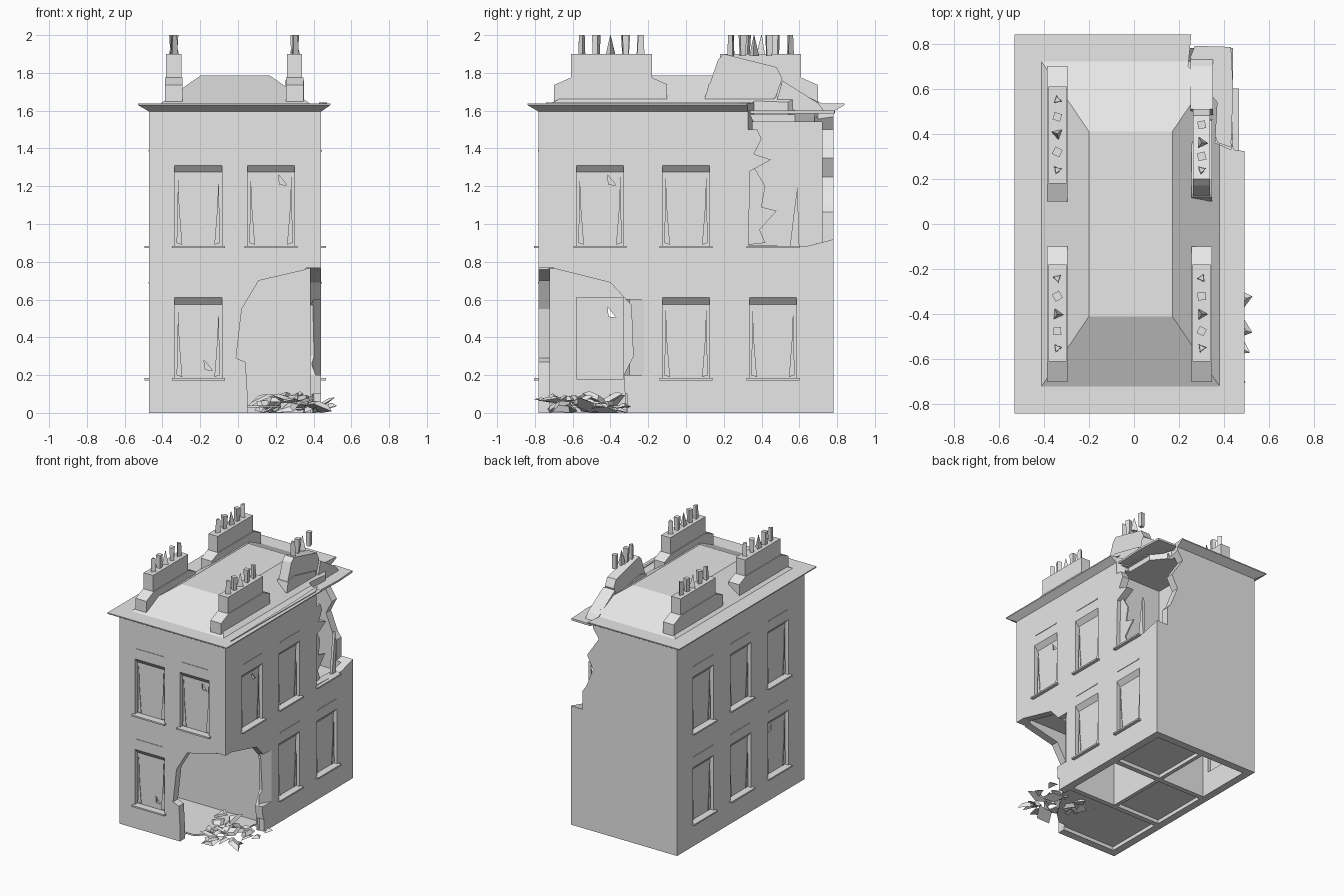
import bpy, bmesh, random
from math import pi
from mathutils import Matrix, Euler

random.seed(4)
cube = bpy.data.objects.get("Cube")
if cube:
    bpy.data.objects.remove(cube)

grey = bpy.data.materials.new("plain_grey")
grey.use_nodes = True
grey.diffuse_color = (0.8, 0.8, 0.8, 1)
grey.node_tree.nodes["Principled BSDF"].inputs["Base Color"].default_value = (0.8, 0.8, 0.8, 1)


def finish(name, bm):
    bmesh.ops.recalc_face_normals(bm, faces=bm.faces)
    mesh = bpy.data.meshes.new(name)
    bm.to_mesh(mesh)
    bm.free()
    mesh.materials.append(grey)
    obj = bpy.data.objects.new(name, mesh)
    bpy.context.scene.collection.objects.link(obj)
    return obj


def prism(name, pts, axis, a, b):
    """Extrude a 2D outline along an axis from a to b."""
    bm = bmesh.new()

    def at(p, d):
        v = list(p)
        v.insert(axis, d)
        return v
    low = [bm.verts.new(at(p, a)) for p in pts]
    high = [bm.verts.new(at(p, b)) for p in pts]
    bm.faces.new(low)
    bm.faces.new(high)
    for i in range(len(pts)):
        j = (i + 1) % len(pts)
        bm.faces.new((low[i], low[j], high[j], high[i]))
    return finish(name, bm)


def rect(u0, u1, v0, v1):
    return [(u0, v0), (u1, v0), (u1, v1), (u0, v1)]


def cut(target, cutter):
    cutter.hide_render = True
    mod = target.modifiers.new("cut", 'BOOLEAN')
    mod.operation = 'DIFFERENCE'
    mod.solver = 'EXACT'
    mod.object = cutter
    bpy.context.view_layer.objects.active = target
    bpy.ops.object.modifier_apply(modifier=mod.name)
    bpy.data.objects.remove(cutter)


# Walls, hollowed room by room so that partitions and floors remain
walls = prism("walls", rect(-0.47, 0.44, -0.78, 0.78), 2, 0, 1.58)
cells = [(rect(-0.41, 0.38, -0.72, -0.26), False)]
for x0, x1 in ((-0.41, -0.03), (0.0, 0.38)):
    for y0, y1 in ((-0.22, 0.24), (0.28, 0.72)):
        cells.append((rect(x0, x1, y0, y1), (x0 < -0.1) == (y0 > 0)))
for plan, open_floor in cells:
    cut(walls, prism("upper_room", plan, 2, 0.83, 1.54))
    if open_floor:
        cut(walls, prism("lower_room", plan, 2, -0.1, 0.79))
    else:
        cut(walls, prism("lower_room", plan, 2, 0.04, 0.79))
        cut(walls, prism("floor_recess", plan, 2, -0.1, 0.028))

# Collapsed lower front corner, with its floor broken off and one wall edge chipped
cut(walls, prism("front_hole", [(0.05, -0.1), (0.05, 0.1), (0.04, 0.27), (-0.01, 0.29), (0.02, 0.55), (0.11, 0.70),
                                (0.39, 0.765), (0.6, 0.77), (0.6, -0.1)], 1, -0.9, -0.7))
cut(walls, prism("side_hole", [(-0.31, -0.1), (-0.33, 0.2), (-0.28, 0.3), (-0.29, 0.57), (-0.4, 0.69),
                               (-0.7, 0.765), (-0.9, 0.77), (-0.9, -0.1)], 0, 0.36, 0.6))
cut(walls, prism("floor_break", [(0.05, -0.9), (0.05, -0.76), (0.2, -0.62), (0.31, -0.44), (0.4, -0.31),
                                 (0.6, -0.31), (0.6, -0.9)], 2, -0.1, 0.1))
cut(walls, prism("wall_chip", [(0.46, -0.19), (0.39, -0.3), (0.46, -0.4)], 2, 0.2, 0.6))

# Collapsed upper back corner
cut(walls, prism("upper_side_hole", [(0.33, 0.89), (0.63, 0.88), (0.9, 0.95), (0.9, 1.7), (0.35, 1.7), (0.34, 1.58),
                                     (0.40, 1.45), (0.36, 1.37), (0.45, 1.34), (0.34, 1.28)], 0, 0.34, 0.6))
cut(walls, prism("upper_back_hole", [(0.25, 1.7), (0.25, 1.57), (0.2, 1.5), (0.3, 1.35), (0.25, 1.25), (0.31, 1.1),
                                     (0.44, 0.94), (0.6, 0.93), (0.6, 1.7)], 1, 0.68, 0.9))
CORNER = [(0.26, 0.9), (0.24, 0.7), (0.37, 0.54), (0.36, 0.36), (0.43, 0.33), (0.6, 0.31), (0.6, 0.9)]
cut(walls, prism("ceiling_hole", CORNER, 2, 1.5, 1.7))


# Windows: opening, pane, sloped head, sill, hood and torn curtains
def window(label, axis, face, out, c, z0, broken=None):
    def part(name, pts, d0, d1):
        return prism(label + name, pts, axis, face + out * d0, face + out * d1)
    u0, u1, top = c - 0.125, c + 0.125, z0 + 0.43
    cut(walls, part("_opening", rect(u0, u1, z0, top), 0.05, -0.08))
    pane = part("_pane", rect(u0, u1, z0, top), -0.03, -0.04)
    if broken:
        du, dz = broken
        cut(pane, part("_crack", [(c + du, z0 + dz), (c + du + 0.045, z0 + dz - 0.055),
                                  (c + du + 0.005, z0 + dz - 0.05)], 0, -0.1))
    inner = face - out * 0.03
    prism(label + "_head", [(face, top), (inner, top), (inner, top - 0.035)], 1 - axis, u0, u1)
    part("_sash_bar", rect(u0, u1, z0 + 0.193, z0 + 0.2), -0.04, -0.047)
    part("_sill", rect(u0 - 0.015, u1 + 0.015, z0 - 0.008, z0 + 0.004), -0.03, 0.025)
    part("_hood", rect(u0 + 0.01, u1 - 0.005, z0 + 0.505, z0 + 0.513), -0.01, 0.004)
    for s in (-1, 1):
        edge = c + s * 0.115
        part("_curtain", [(edge, z0 + 0.02), (edge - s * 0.03, z0 + 0.01), (edge - s * 0.015, z0 + 0.2),
                          (edge - s * 0.008, z0 + 0.37)], -0.018, -0.022)


LOW, HIGH = 0.18, 0.88
window("front_low", 1, -0.78, -1, -0.21, LOW, (0.03, 0.1))
window("front_high_a", 1, -0.78, -1, -0.21, HIGH)
window("front_high_b", 1, -0.78, -1, 0.175, HIGH, (0.04, 0.38))
for i, y in enumerate((-0.455, 0.0, 0.46)):
    for floor, z in (("low", LOW), ("high", HIGH)):
        first_low = (i, floor) == (0, "low")
        window(f"left_{floor}_{i}", 0, -0.47, -1, y, z, (0.04, 0.38) if first_low else None)
        if not first_low and (i, floor) != (2, "high"):
            window(f"right_{floor}_{i}", 0, 0.44, 1, y, z, (0.04, 0.38) if i == 0 else None)

# Remains of the destroyed window
prism("torn_frame", [(0.33, 0.89), (0.42, 0.9), (0.39, 0.97), (0.48, 1.07), (0.4, 1.09), (0.42, 1.2),
                     (0.36, 1.3), (0.34, 1.28)], 0, 0.4, 0.41)
prism("torn_jamb", [(0.55, 0.88), (0.6, 0.88), (0.59, 1.2), (0.57, 1.05)], 0, 0.4, 0.42)
prism("broken_sill", rect(0.32, 0.6, 0.872, 0.884), 0, 0.41, 0.465)

# Roof with flared eaves, a flat ledge, sloped sides and a flat top
bm = bmesh.new()
rings = []
for x0, x1, y, z in ((-0.47, 0.44, 0.78, 1.58), (-0.47, 0.44, 0.78, 1.595), (-0.53, 0.49, 0.84, 1.63),
                     (-0.53, 0.49, 0.84, 1.638), (-0.41, 0.38, 0.72, 1.638), (-0.2, 0.17, 0.41, 1.785)):
    rings.append([bm.verts.new((*p, z)) for p in rect(x0, x1, -y, y)])
for a, b in zip(rings, rings[1:]):
    for i in range(4):
        bm.faces.new((a[i], a[i - 1], b[i - 1], b[i]))
bm.faces.new(rings[0])
bm.faces.new(rings[-1])
roof = finish("roof", bm)
cut(roof, prism("roof_hole", CORNER, 2, 1.4, 1.95))


def shard(name, loc, size, rot, sides=3, r2=0.3):
    """A broken lump with a flat, tapered shape."""
    bm = bmesh.new()
    bmesh.ops.create_cone(bm, cap_ends=True, segments=sides, radius1=1, radius2=r2, depth=1)
    m = Matrix.LocRotScale(loc, Euler(rot), size)
    bmesh.ops.transform(bm, matrix=m, verts=bm.verts)
    for v in bm.verts:
        v.co.z = max(v.co.z, 0)
        v.co.x = min(v.co.x, 0.53)
    return finish(name, bm)


# Chimney stacks with broken pots
def pots(x, ys):
    for i, y in enumerate(ys):
        r1, r2 = ((0.022, 0.8), (0.018, 1.4), (0.03, 0.05), (0.02, 1.2))[i % 4]
        shard("chimney_pot", (x, y, 1.945), (r1, r1, 0.11), (0, 0, random.random() * pi), 4 if i % 2 else 3, r2)


BASE = [(0.10, 1.62), (0.10, 1.74), (0.18, 1.775), (0.61, 1.775), (0.70, 1.735), (0.70, 1.62)]
for x, s in ((-0.34, 1), (-0.34, -1), (0.3, -1)):
    prism("chimney_base", [(s * y, z) for y, z in BASE], 0, x - 0.046, x + 0.046)
    prism("chimney_stack", [(s * y, z) for y, z in rect(0.18, 0.61, 1.7, 1.9)], 0, x - 0.04, x + 0.04)
    pots(x, [s * y for y in (0.24, 0.32, 0.4, 0.475, 0.55)])
prism("leaning_chimney", [(0.09, 1.64), (0.17, 1.87), (0.2, 1.9), (0.48, 1.83), (0.51, 1.77), (0.46, 1.63)],
      0, 0.262, 0.338)
prism("leaning_chimney_base", [(0.09, 1.62), (0.12, 1.74), (0.2, 1.76), (0.46, 1.7), (0.47, 1.62)], 0, 0.255, 0.345)
pots(0.3, (0.24, 0.3, 0.36, 0.44))
prism("fallen_chimney_block", [(0.48, 1.65), (0.51, 1.76), (0.7, 1.64), (0.73, 1.6), (0.6, 1.59)], 0, 0.25, 0.35)

# Loose roof pieces over the broken corner
prism("hanging_roof_sheet", [(0.25, 0.74), (0.27, 0.79), (0.43, 0.785), (0.44, 0.6), (0.43, 0.34), (0.37, 0.36)],
      2, 1.585, 1.6)
prism("split_gutter", [(0.455, -0.74), (0.47, 0.28), (0.43, 0.36), (0.44, 0.1)], 2, 1.638, 1.644)

# Rubble slabs fallen around the collapsed front corner
for i in range(26):
    lift = random.random()
    along = random.random()
    loc = (0.09 + 0.36 * along, -0.72 + 0.36 * random.random(), 0.02 + 0.06 * lift)
    size = (0.05 + 0.05 * random.random(), 0.03 + 0.03 * random.random(), 0.012 + 0.02 * random.random())
    turn = (random.uniform(-0.6, 0.6), random.uniform(-0.6, 0.6), random.uniform(0, 2 * pi))
    shard("rubble", loc, size, turn, random.choice((3, 4)), 0.6)
for y in (-0.33, -0.47):
    shard("outer_rubble", (0.49, y, 0.04), (0.05, 0.035, 0.02), (0.2, 0.1, y * 4))
